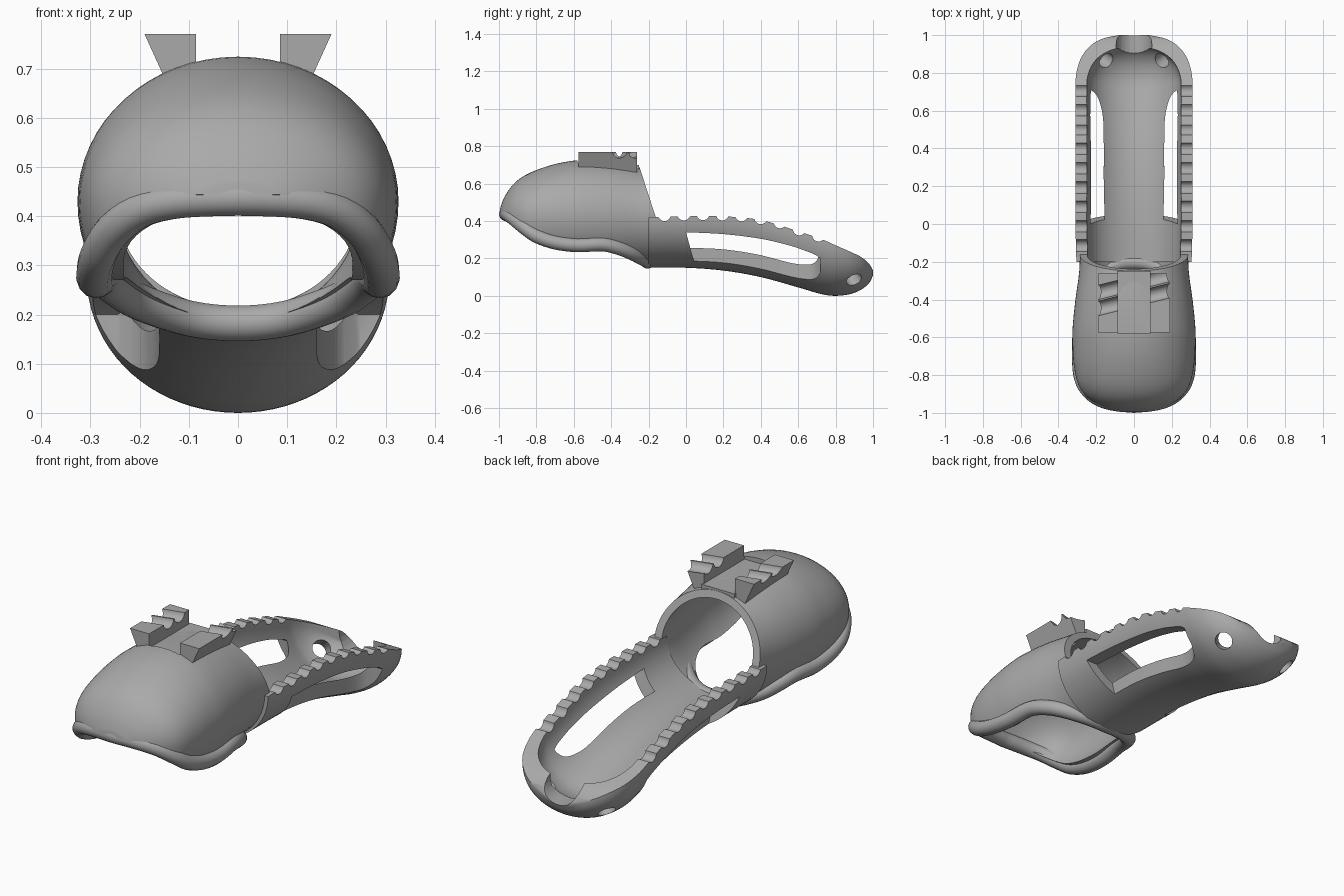
import bpy, bmesh, math
from mathutils import Vector

if "Cube" in bpy.data.objects:
    bpy.data.objects.remove(bpy.data.objects["Cube"], do_unlink=True)

grey = bpy.data.materials.new("matte_grey")
grey.use_nodes = True
grey.diffuse_color = (0.4, 0.4, 0.4, 1)
grey.node_tree.nodes["Principled BSDF"].inputs["Base Color"].default_value = (0.4, 0.4, 0.4, 1)


def spline(points, steps=4):
    """Smooth curve through tuples of any length."""
    pts = [Vector(p) for p in points]
    out = []
    for i in range(len(pts) - 1):
        a, b = pts[max(i - 1, 0)], pts[i]
        c, d = pts[i + 1], pts[min(i + 2, len(pts) - 1)]
        for k in range(steps):
            t = k / steps
            out.append(b + (c - a) * (t / 2) + (2 * a - 5 * b + 4 * c - d) * (t * t / 2)
                       + (3 * b - a - 3 * c + d) * (t ** 3 / 2))
    return out + [pts[-1]]


def loft(name, rings):
    """Closed solid through rings of equal point count."""
    bm = bmesh.new()
    vs = [[bm.verts.new(p) for p in ring] for ring in rings]
    for r, s in zip(vs, vs[1:]):
        for i in range(len(r)):
            j = (i + 1) % len(r)
            bm.faces.new((r[i], r[j], s[j], s[i]))
    bm.faces.new(vs[0])
    bm.faces.new(vs[-1])
    bmesh.ops.recalc_face_normals(bm, faces=bm.faces)
    me = bpy.data.meshes.new(name)
    bm.to_mesh(me)
    bm.free()
    me.materials.append(grey)
    ob = bpy.data.objects.new(name, me)
    bpy.context.collection.objects.link(ob)
    return ob


def prism(name, profile, x0, x1):
    """Side profile of (y, z) extruded along x."""
    return loft(name, [[(x, y, z) for y, z in profile] for x in (x0, x1)])


def box(name, x0, x1, y0, y1, z0, z1):
    return prism(name, [(y0, z0), (y1, z0), (y1, z1), (y0, z1)], x0, x1)


def rod(name, centre, direction, radius, length):
    axis = Vector(direction).normalized()
    u = axis.orthogonal().normalized()
    v = axis.cross(u)
    angles = [math.tau * i / 24 for i in range(24)]
    return loft(name, [[Vector(centre) + axis * s + (u * math.cos(a) + v * math.sin(a)) * radius
                        for a in angles] for s in (-length / 2, length / 2)])


def cut(ob, cutter):
    cutter.hide_render = True
    mod = ob.modifiers.new("cut", "BOOLEAN")
    mod.operation, mod.solver, mod.object = "DIFFERENCE", "EXACT", cutter
    bpy.context.view_layer.objects.active = ob
    bpy.ops.object.modifier_apply(modifier=mod.name)
    bpy.data.objects.remove(cutter, do_unlink=True)


def smooth(ob, degrees=35):
    bpy.ops.object.select_all(action="DESELECT")
    ob.select_set(True)
    bpy.context.view_layer.objects.active = ob
    bpy.ops.object.shade_smooth_by_angle(angle=math.radians(degrees))


# Hood: lofted shell, open underneath and at its slanted rear
hood_sections = spline([  # y, half width, top, bottom
    (-.995, .08, .465, .40), (-.97, .16, .53, .30), (-.92, .245, .60, .2),
    (-.85, .295, .65, .15), (-.75, .318, .69, .13), (-.65, .325, .715, .12),
    (-.55, .325, .725, .12), (-.4, .31, .715, .13), (-.25, .29, .69, .15), (-.1, .285, .66, .15)])


def hood_ring(y, w, top, bottom, wall=0.0):
    mid, ring = .43, []
    for i in range(64):
        a = math.tau * i / 64
        h = top - mid if math.sin(a) > 0 else mid - bottom
        ring.append((max(w - wall, .02) * math.cos(a), y + wall, mid + max(h - wall, .01) * math.sin(a)))
    return ring


hood = loft("hood", [hood_ring(*s) for s in hood_sections])
cut(hood, loft("hood_bore", [hood_ring(*s, wall=.04) for s in hood_sections]))
hem = spline([(-1.1, .46), (-.96, .435), (-.9, .385), (-.8, .32), (-.7, .285), (-.58, .27),
              (-.45, .275), (-.35, .25), (-.27, .21), (-.2, .17)])
cut(hood, prism("hem_cutter", [tuple(p) for p in hem] + [(-.2, -.3), (-1.1, -.3)], -.6, .6))
cut(hood, prism("rear_cutter", [(-.285, .8), (-.155, .4), (-.15, -.1), (.2, -.1), (.2, .8)], -.6, .6))
cut(hood, box("slot_cutter", -.085, .085, -.58, 0, .7, .9))
smooth(hood)

# Rolled rim around the lower opening
half = [(0, -.963, .437), (.12, -.95, .432), (.2, -.92, .412), (.255, -.87, .37), (.284, -.8, .32),
        (.292, -.7, .285), (.289, -.58, .27), (.276, -.45, .275), (.25, -.36, .255),
        (.2, -.285, .225), (.1, -.22, .192), (0, -.205, .182)]
path = spline(half + [(-x, y, z) for x, y, z in half[-2::-1]])[:-1]
curve = bpy.data.curves.new("rolled_rim", "CURVE")
curve.dimensions = "3D"
curve.bevel_depth, curve.bevel_resolution = .037, 5
line = curve.splines.new("POLY")
line.points.add(len(path) - 1)
for point, p in zip(line.points, path):
    point.co = (*p, 1)
line.use_cyclic_u = True
curve.materials.append(grey)
rim = bpy.data.objects.new("rolled_rim", curve)
bpy.context.collection.objects.link(rim)
rim.select_set(True)
bpy.context.view_layer.objects.active = rim
bpy.ops.object.select_all(action="DESELECT")
rim.select_set(True)
bpy.ops.object.convert(target="MESH")
smooth(bpy.context.view_layer.objects.active, 60)

# Trough: bent half pipe closed by a rounded end
trough_sections = spline([  # y, half width, rail height, bottom
    (-.2, .305, .42, .15), (0, .31, .425, .15), (.2, .31, .425, .135), (.4, .31, .405, .10),
    (.6, .31, .345, .045), (.72, .31, .305, .01), (.8, .305, .27, 0), (.88, .28, .235, .01),
    (.94, .235, .205, .035), (.98, .17, .17, .07), (1, .08, .135, .11)], 5)


def trough_ring(y, w, top, bottom, raised=0.0):
    h = max(top - bottom, .015)
    arc = [math.pi * i / 40 for i in range(41)]
    ring = [(w * math.cos(a), y, top - h * math.sin(a)) for a in arc]
    return ring + [(-w, y, top + raised), (w, y, top + raised)] if raised else ring


def inner_ring(i, s):
    y, w, top, bottom = s
    y = y - .1 if i == 0 else y if y < .7 else .7 + (y - .7) * .8
    return trough_ring(y, max(w - .06, .03), top, min(bottom + .06, top - .02), .3)


trough = loft("trough", [trough_ring(*s) for s in trough_sections])
cut(trough, loft("trough_bore", [inner_ring(i, s) for i, s in enumerate(trough_sections)]))

# Long side windows, leaving a floor strip and a rail on each side
window = spline([(0, .155, .34), (.2, .16, .33), (.4, .16, .305), (.55, .163, .27),
                 (.64, .18, .24), (.69, .205, .22), (.72, .245, .2)])
for side in (1, -1):
    rings = []
    for y, x, top in window:
        low = y + .12 * max(0, 1 - y / .4)
        rings.append([(side * x, low, -.1), (side * .5, low, -.1), (side * .5, y, top), (side * x, y, top)])
    cut(trough, loft("window_cutter", rings))
    cut(trough, rod("eyelet_cutter", (side * .19, .895, .09), (side * .65, .45, -.6), .042, .3))

# Row of scallops along both rails and a notch in the tip
for k in range(9):
    y = -.115 + .103 * k
    near = min(trough_sections, key=lambda s: abs(s[0] - y))
    cut(trough, rod("scallop_cutter", (0, y, near[2] + .012), (1, 0, 0), .034, 1))
cut(trough, rod("tip_notch_cutter", (0, 1, .2), (0, 1, 0), .095, .3))
smooth(trough)

# Mount on top: floor plate and two flared jaws with slanted thread grooves
box("mount_floor", -.09, .09, -.575, -.25, .65, .7)
for side, label in ((1, "left"), (-1, "right")):
    section = [(.085, .66), (.14, .66), (.19, .77), (.085, .77)]
    jaw = loft(label + "_mount_jaw", [[(side * x, y, z) for x, z in section] for y in (-.575, -.262)])
    for y in (-.4, -.315):
        cut(jaw, rod("thread_cutter", (0, y, .775), (1, .25, 0), .038, .6))
    smooth(jaw)
